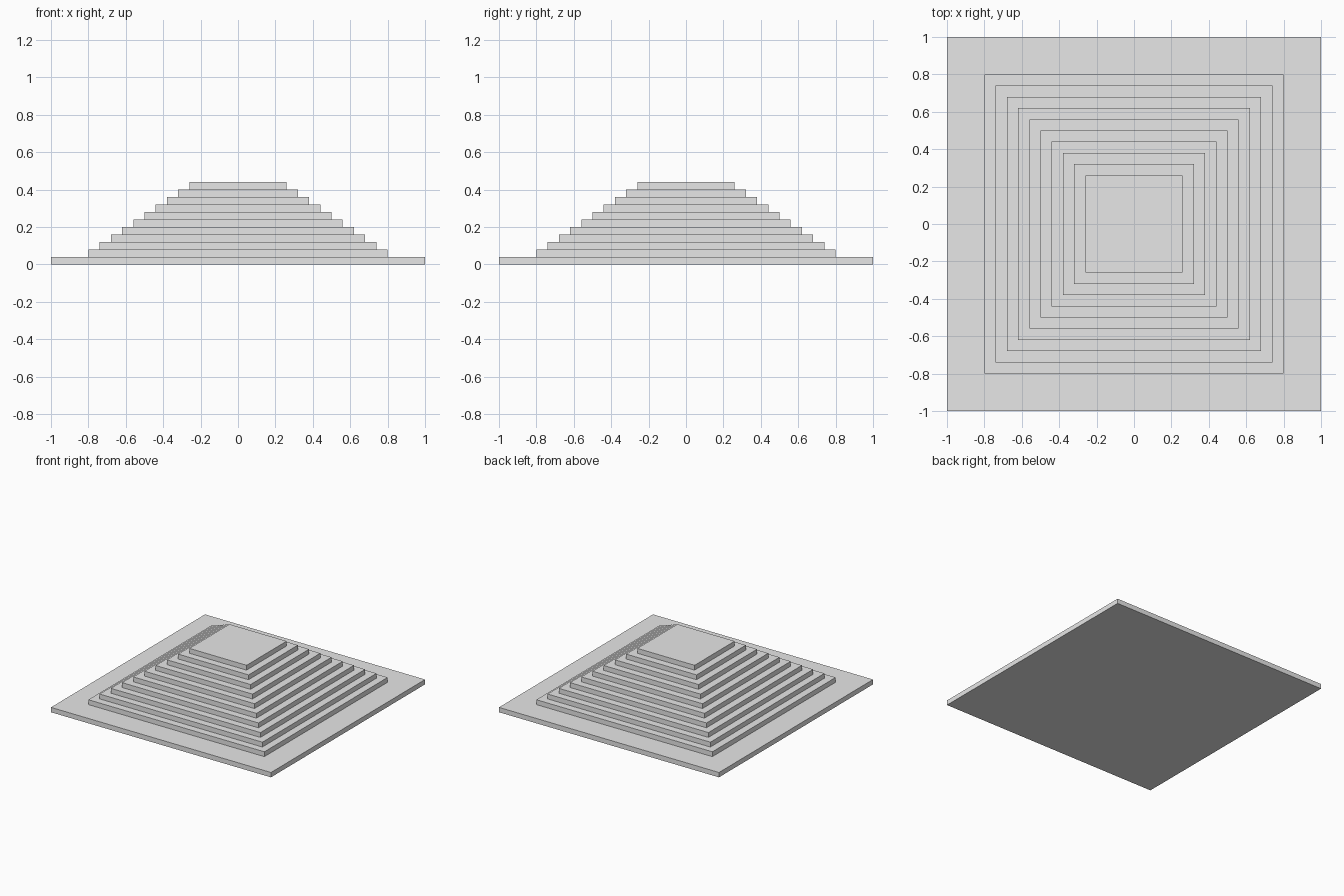
import bpy
import bmesh
from mathutils import Matrix

cube = bpy.data.objects.get("Cube")
if cube:
    bpy.data.objects.remove(cube, do_unlink=True)

LAYER = 0.04       # thickness of every slab
TIERS = 10         # steps above the base
STEP = 0.06        # inset of each step

# Plain grey stone
stone = bpy.data.materials.new("grey_stone")
stone.use_nodes = True
color = (0.8, 0.8, 0.8, 1)
stone.diffuse_color = color
stone.node_tree.nodes["Principled BSDF"].inputs["Base Color"].default_value = color


def slab(name, half, level):
    """Square slab of the given half width, resting on the level below."""
    bm = bmesh.new()
    place = Matrix.Translation((0, 0, (level + 0.5) * LAYER))
    size = Matrix.Diagonal((2 * half, 2 * half, LAYER, 1))
    bmesh.ops.create_cube(bm, size=1, matrix=place @ size)
    mesh = bpy.data.meshes.new(name)
    bm.to_mesh(mesh)
    bm.free()
    mesh.materials.append(stone)
    bpy.context.collection.objects.link(bpy.data.objects.new(name, mesh))


# Wide base, then evenly shrinking steps
slab("base_slab", 1.0, 0)
for i in range(TIERS):
    slab(f"step_{i + 1}", 0.8 - STEP * i, i + 1)
